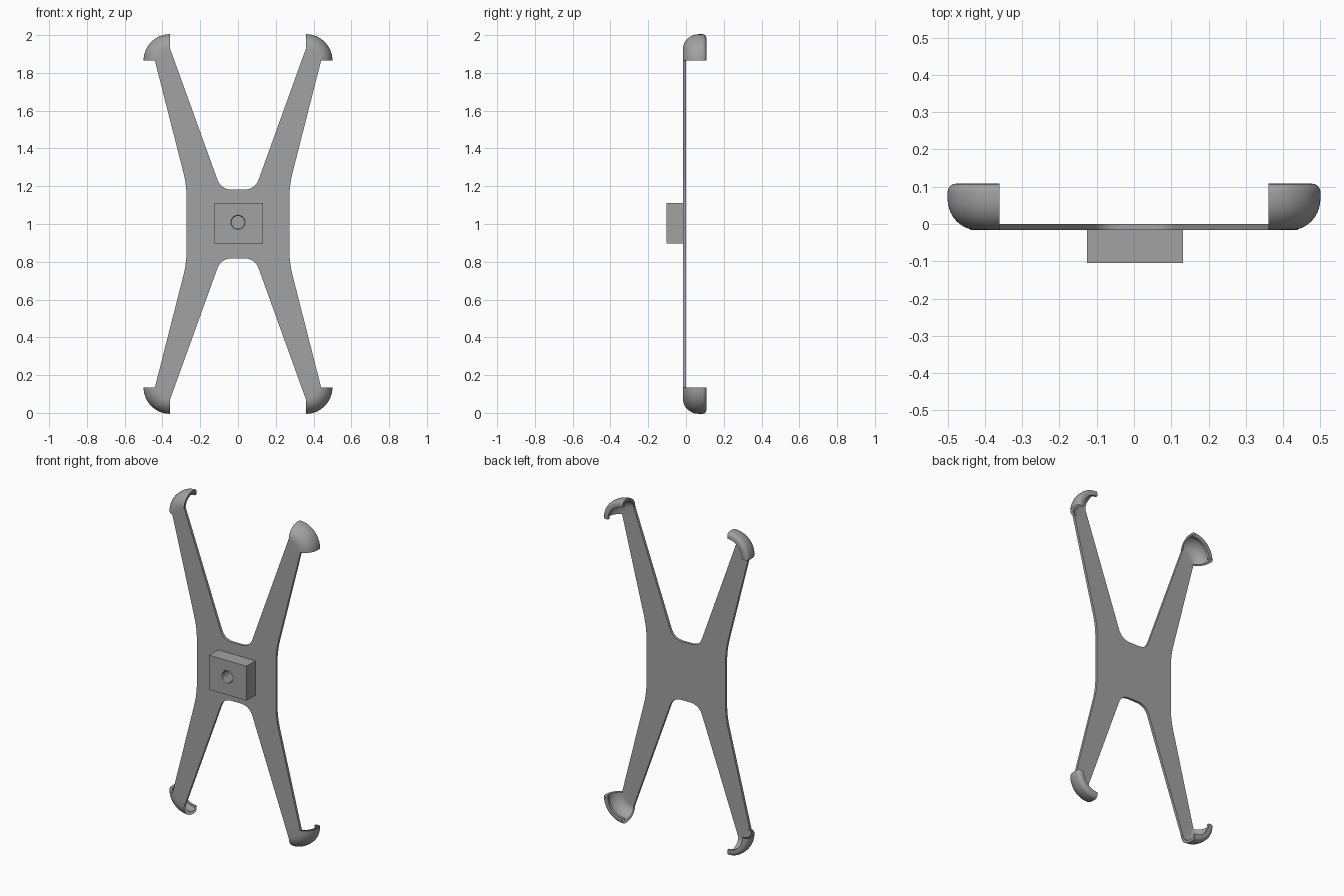
import bpy, bmesh, math
from mathutils import Vector, Matrix

if "Cube" in bpy.data.objects:
    bpy.data.objects.remove(bpy.data.objects["Cube"], do_unlink=True)

FRONT, BACK = -0.016, 0.0       # plate faces in y
CX, CZ = 0.36, 0.865            # corner axis, measured from the model centre
MID = Vector((0, 0, 1.0))

grey = bpy.data.materials.new("grey plastic")
grey.use_nodes = True
grey.diffuse_color = (0.36, 0.36, 0.36, 1)
grey.node_tree.nodes["Principled BSDF"].inputs["Base Color"].default_value = (0.36, 0.36, 0.36, 1)


def finish(name, bm, smooth=True):
    bmesh.ops.recalc_face_normals(bm, faces=bm.faces)
    mesh = bpy.data.meshes.new(name)
    bm.to_mesh(mesh)
    bm.free()
    mesh.materials.append(grey)
    ob = bpy.data.objects.new(name, mesh)
    bpy.context.collection.objects.link(ob)
    if smooth:
        bpy.ops.object.select_all(action='DESELECT')
        ob.select_set(True)
        bpy.context.view_layer.objects.active = ob
        bpy.ops.object.shade_smooth_by_angle(angle=math.radians(35))
    return ob


def fillet(prev, corner, nxt, length, steps=8):
    """Rounded corner points between two straight edges."""
    p, c, n = Vector(prev), Vector(corner), Vector(nxt)
    a = c + (p - c).normalized() * length
    b = c + (n - c).normalized() * length
    return [a.lerp(c, t).lerp(c.lerp(b, t), t) for t in (i / steps for i in range(steps + 1))]


def arc(cx, cy, rx, ry, start, end, steps):
    angles = [math.radians(start + (end - start) * i / steps) for i in range(steps + 1)]
    return [(cx + rx * math.cos(a), cy + ry * math.sin(a)) for a in angles]


def lathe(bm, profile, axis, start, sweep, steps, closed_profile):
    """Spin (radius, y) points round a y-parallel axis."""
    rot = Matrix.Rotation(start, 4, 'Y')
    verts = [bm.verts.new(rot @ Vector((r, y, 0)) + axis) for r, y in profile]
    pairs = list(zip(verts, verts[1:]))
    if closed_profile:
        pairs.append((verts[-1], verts[0]))
    edges = [bm.edges.new(p) for p in pairs]
    bmesh.ops.spin(bm, geom=verts + edges, cent=axis, axis=(0, 1, 0),
                   angle=sweep, steps=steps, use_merge=False)


# X-shaped plate: one quarter of the outline, mirrored round
outer_end, inner_end = (0.44, CZ), (CX, 0.93)
quarter = [Vector(p) for p in fillet((0.272, 0), (0.272, 0.205), outer_end, 0.07)]
quarter += [Vector(outer_end), Vector((CX, CZ)), Vector(inner_end)]
quarter += fillet(inner_end, (0.09, 0.182), (0, 0.182), 0.06)
right_half = quarter + [Vector((-p.x, p.y)) for p in reversed(quarter)]
outline = right_half + [Vector((p.x, -p.y)) for p in reversed(right_half)]
bm = bmesh.new()
face = bm.faces.new([bm.verts.new((p.x, FRONT, p.y + MID.z)) for p in outline])
ext = bmesh.ops.extrude_face_region(bm, geom=[face], use_keep_orig=True)
bmesh.ops.translate(bm, vec=(0, BACK - FRONT, 0),
                    verts=[v for v in ext["geom"] if isinstance(v, bmesh.types.BMVert)])
finish("cross_plate", bm)

# Corner clips: quarter-turn shells with a lip curling over the back
profile = [(0, FRONT)]
profile += arc(0.062, 0.069, 0.078, 0.085, -90, 0, 10)      # outer bowl
profile += arc(0.118, 0.086, 0.022, 0.022, 0, 90, 5)        # rounded back rim
profile += [(0.102, 0.108), (0.102, 0.092)]                 # lip edge
profile += arc(0.112, 0.082, 0.010, 0.010, 90, 0, 3)
profile += arc(0.062, 0.069, 0.060, 0.069, 0, -90, 10)      # inner bowl
profile += [(0, BACK)]
for side, sx in (("left", 1), ("right", -1)):
    for level, sz in (("upper", 1), ("lower", -1)):
        bm = bmesh.new()
        lathe(bm, profile, Vector((CX, 0, CZ)), 0, -math.pi / 2, 16, True)
        bmesh.ops.remove_doubles(bm, verts=bm.verts, dist=0.0001)
        bmesh.ops.holes_fill(bm, edges=[e for e in bm.edges if e.is_boundary], sides=0)
        bmesh.ops.transform(bm, matrix=Matrix.Translation(MID) @ Matrix.Diagonal((sx, 1, sz, 1)),
                            verts=bm.verts)
        finish(f"{level}_{side}_corner_clip", bm)

# Mounting block on the front
bm = bmesh.new()
bmesh.ops.create_cube(bm, size=1, matrix=Matrix.Translation((0.003, -0.06, 1.004))
                      @ Matrix.Diagonal((0.257, 0.089, 0.214, 1)))
block = finish("mounting_block", bm, False)

# Threaded hole, cut with a ridged plug
ridges = [(0, -0.12), (0.036, -0.12)]
for i in range(7):
    y = -0.108 + i * 0.013
    ridges += [(0.034, y), (0.041, y + 0.0065)]
ridges += [(0.034, -0.018), (0, -0.018)]
bm = bmesh.new()
lathe(bm, ridges, Vector((0, 0, 1.009)), 0, math.tau, 32, False)
bmesh.ops.remove_doubles(bm, verts=bm.verts, dist=0.0001)
cutter = finish("hole_cutter", bm, False)
cutter.hide_render = True
cutter.hide_set(True)
cut = block.modifiers.new("threaded_hole", 'BOOLEAN')
cut.operation, cut.solver, cut.object = 'DIFFERENCE', 'EXACT', cutter
